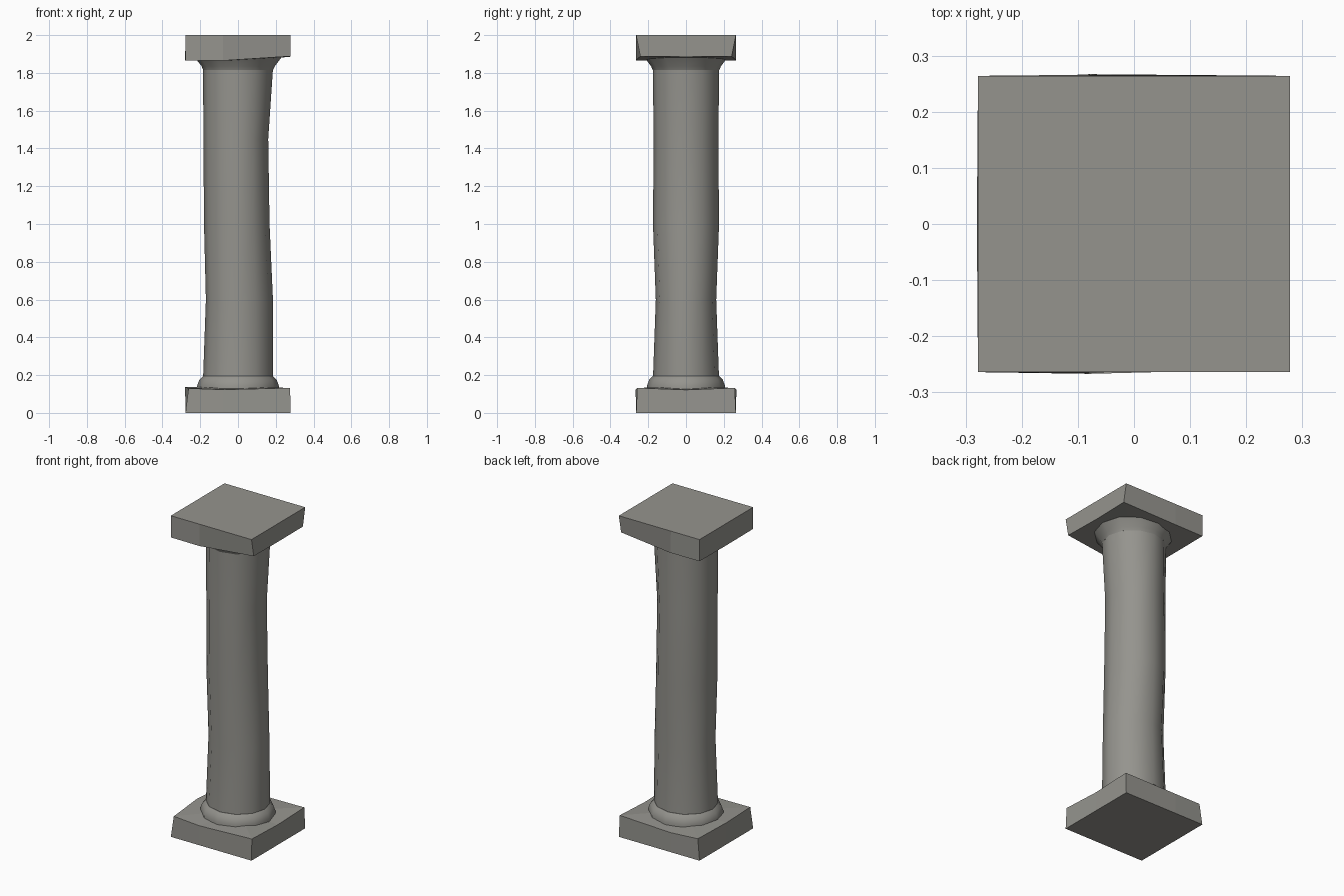
import bpy, math

if "Cube" in bpy.data.objects:
    bpy.data.objects.remove(bpy.data.objects["Cube"])

stone = bpy.data.materials.new("grey_stone")
stone.diffuse_color = (0.30, 0.295, 0.27, 1)
stone.use_nodes = True
stone.node_tree.nodes["Principled BSDF"].inputs["Base Color"].default_value = stone.diffuse_color


def make(name, verts, faces, smooth=None):
    me = bpy.data.meshes.new(name)
    me.from_pydata(verts, [], faces)
    me.validate()
    me.materials.append(stone)
    ob = bpy.data.objects.new(name, me)
    bpy.context.collection.objects.link(ob)
    bpy.ops.object.select_all(action='DESELECT')
    ob.select_set(True)
    bpy.context.view_layer.objects.active = ob
    bpy.ops.object.mode_set(mode='EDIT')
    bpy.ops.mesh.select_all(action='SELECT')
    bpy.ops.mesh.normals_make_consistent(inside=False)
    bpy.ops.object.mode_set(mode='OBJECT')
    if smooth:
        bpy.ops.object.shade_smooth_by_angle(angle=math.radians(smooth))
    return ob


def lathe(name, rings, n=12):
    """Loft of oval rings: (z, left x, right x, half depth)."""
    verts, faces = [], []
    for z, xl, xr, ry in rings:
        for i in range(n):
            a = 2 * math.pi * i / n
            c = math.cos(a)
            verts.append((c * (xr if c > 0 else -xl), math.sin(a) * ry, z))
    for r in range(len(rings) - 1):
        for i in range(n):
            j = (i + 1) % n
            faces.append((r*n + i, r*n + j, r*n + n + j, r*n + n + i))
    faces.append(tuple(range(n)))
    faces.append(tuple(range((len(rings) - 1) * n, len(rings) * n)))
    return make(name, verts, faces, 40)


def slab(name, flat_z, half, worn_z):
    """Square block: flat outer face, worn inner rim mirrored front to back."""
    flat = [(x, y, flat_z) for x, y in
            ((-.278, -.264), (-.08, -.264), (.278, -.264), (.278, 0),
             (.278, .264), (-.08, .264), (-.278, .264), (-.278, 0))]
    worn = [half[0], half[1], half[2], half[3]]
    worn += [(x, -y, z) for x, y, z in (half[2], half[1], half[0])]
    worn.append(half[4])
    verts = flat + worn + [(0, 0, worn_z)]
    faces = [tuple(range(8))]
    for i in range(8):
        j = (i + 1) % 8
        faces += [(i, j, 8 + j, 8 + i), (8 + i, 8 + j, 16)]
    return make(name, verts, faces)


# square slabs with chipped corners
slab("base_slab", 0, [(-.262, -.258, .13), (-.08, -.267, .123),
     (.276, -.258, .132), (.274, 0, .122), (-.28, 0, .137)], .14)
slab("top_slab", 2, [(-.278, -.264, 1.865), (-.08, -.266, 1.865),
     (.278, -.242, 1.888), (.276, 0, 1.885), (-.28, 0, 1.865)], 1.865)

# worn shaft with flared neck
lathe("shaft", [(.18, -.185, .185, .175), (.6, -.17, .185, .16),
                (1.0, -.18, .167, .175), (1.45, -.183, .16, .171),
                (1.82, -.185, .185, .176)])
lathe("neck_collar", [(1.815, -.185, .185, .176), (1.835, -.192, .195, .185),
                      (1.882, -.23, .23, .22)])

# rounded foot ring
lathe("foot_ring", [(.12, -.216, .216, .206), (.145, -.216, .216, .206),
                    (.175, -.205, .205, .195), (.195, -.185, .185, .176)])
